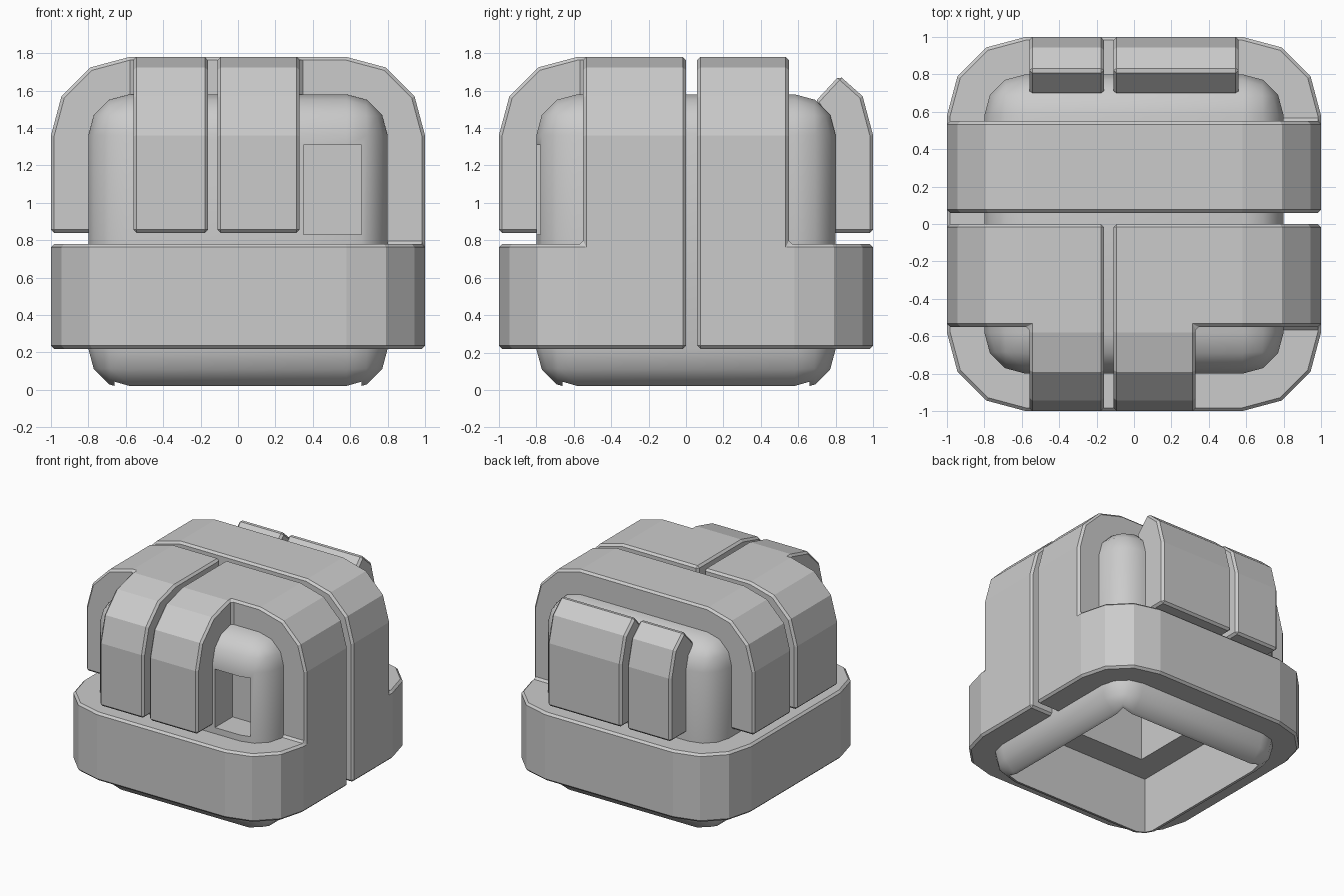
import bpy, bmesh, math
from mathutils import Vector

if "Cube" in bpy.data.objects:
    bpy.data.objects.remove(bpy.data.objects["Cube"])

MID, C, R_OUT, R_IN = 0.78, 0.58, 0.42, 0.20   # centre height, corner centre, outer / inner radii


def make_object(name, bm):
    bmesh.ops.recalc_face_normals(bm, faces=bm.faces)
    me = bpy.data.meshes.new(name)
    bm.to_mesh(me)
    bm.free()
    ob = bpy.data.objects.new(name, me)
    bpy.context.collection.objects.link(ob)
    return ob


def prism(name, pts, place, lo, hi):
    """Extrude a 2D profile between lo and hi; place(u, v, w) maps to 3D."""
    bm = bmesh.new()
    a = [bm.verts.new(place(u, v, lo)) for u, v in pts]
    b = [bm.verts.new(place(u, v, hi)) for u, v in pts]
    bm.faces.new(a)
    bm.faces.new(b)
    for i in range(len(a)):
        j = (i + 1) % len(a)
        bm.faces.new((a[i], a[j], b[j], b[i]))
    return make_object(name, bm)


def box(name, x, y, z, bevel=0):
    bm = bmesh.new()
    bmesh.ops.create_cube(bm, size=1)
    for v in bm.verts:
        v.co = Vector([(r[0] + r[1]) / 2 + c * (r[1] - r[0]) for c, r in zip(v.co, (x, y, z))])
    if bevel:
        bmesh.ops.bevel(bm, geom=bm.edges[:], offset=bevel, segments=3, profile=0.5, affect='EDGES')
    return make_object(name, bm)


def arc(r, a0, a1, cx, cz):
    return [(cx + r * math.cos(math.radians(a0 + (a1 - a0) * i / 3)),
             cz + r * math.sin(math.radians(a0 + (a1 - a0) * i / 3))) for i in range(4)]


def boolean(ob, tools, op):
    for t in tools:
        m = ob.modifiers.new("bool", 'BOOLEAN')
        m.operation, m.solver, m.object = op, 'EXACT', t
    dg = bpy.context.evaluated_depsgraph_get()
    me = bpy.data.meshes.new_from_object(ob.evaluated_get(dg))
    ob.modifiers.clear()
    ob.data = me
    for t in tools:
        bpy.data.objects.remove(t)


top = MID + C
xz = lambda u, v, w: (u, w, v)
yz = lambda u, v, w: (w, u, v)

# horizontal belt: rounded square ring
def rounded_square(r):
    return [p for k, (sx, sy) in enumerate(((1, 1), (-1, 1), (-1, -1), (1, -1)))
            for p in arc(r, 90 * k, 90 * k + 90, sx * C, sy * C)]

shell = prism("outer_bands", rounded_square(R_OUT), lambda u, v, w: (u, v, w), 0.22, 0.78)
belt_hole = prism("belt_hole", rounded_square(R_IN), lambda u, v, w: (u, v, w), 0, 1)
boolean(shell, [belt_hole], 'DIFFERENCE')

# arch over the top: left leg stops above the belt, right leg merges with it
arch_pts = ([(1, 0.5)] + arc(R_OUT, 0, 90, C, top) + arc(R_OUT, 90, 180, -C, top) + [(-1, 0.84), (-0.78, 0.84)]
            + arc(R_IN, 180, 90, -C, top) + arc(R_IN, 90, 0, C, top) + [(0.78, 0.5)])
arch = prism("arch", arch_pts, xz, -0.55, 0.55)

# front strip hanging from the arch
front_pts = ([(-0.3, 1.78)] + arc(R_OUT, 90, 180, -C, top) + [(-1, 0.84), (-0.78, 0.84)]
             + arc(R_IN, 180, 90, -C, top) + [(-0.3, 1.56)])
front = prism("front_strip", front_pts, yz, -0.56, 0.33)
boolean(shell, [arch, front], 'UNION')

# narrow gaps between the plates
gaps = [box("gap_top", (-1.3, 1.3), (0, 0.06), (0.81, 2)),
        box("gap_right", (0.5, 1.3), (0, 0.06), (0, 2)),
        box("gap_front", (-0.16, -0.11), (-1.3, 0.03), (0.81, 2))]
boolean(shell, gaps, 'DIFFERENCE')

# back plates with a slanted upper end
back_pts = [(1, 0.84), (1, top), (C + R_OUT * math.cos(math.pi / 6), top + R_OUT / 2),
            (0.82, 1.68), (0.69, 1.54), (0.75, 1.45), (0.78, top), (0.78, 0.84)]
plates = [prism("back_plate_left", back_pts, yz, -0.56, -0.16),
          prism("back_plate_right", back_pts, yz, -0.11, 0.56)]

# clean up and chamfer all plate edges
for ob in [shell] + plates:
    bm = bmesh.new()
    bm.from_mesh(ob.data)
    bmesh.ops.remove_doubles(bm, verts=bm.verts, dist=0.001)
    bmesh.ops.dissolve_limit(bm, angle_limit=0.02, verts=bm.verts, edges=bm.edges)
    bm.to_mesh(ob.data)
    bm.free()
    m = ob.modifiers.new("chamfer", 'BEVEL')
    m.width, m.segments, m.limit_method = 0.017, 1, 'ANGLE'
    m.angle_limit = math.radians(38)
    m.use_clamp_overlap = False

# hollow inner core, open at the bottom, with a front pocket
core = box("inner_core", (-0.8, 0.8), (-0.8, 0.8), (0, 1.58), 0.22)
hollows = [box("lower_cavity", (-0.66, 0.66), (-0.66, 0.66), (-0.2, 0.5)),
           box("upper_cavity", (-0.45, 0.45), (-0.45, 0.45), (0.4, 1.3)),
           box("front_pocket", (0.35, 0.66), (-1, -0.57), (0.83, 1.31))]
boolean(core, hollows, 'DIFFERENCE')
bpy.ops.object.select_all(action='DESELECT')
core.select_set(True)
bpy.context.view_layer.objects.active = core
bpy.ops.object.shade_smooth_by_angle(angle=math.radians(40))
